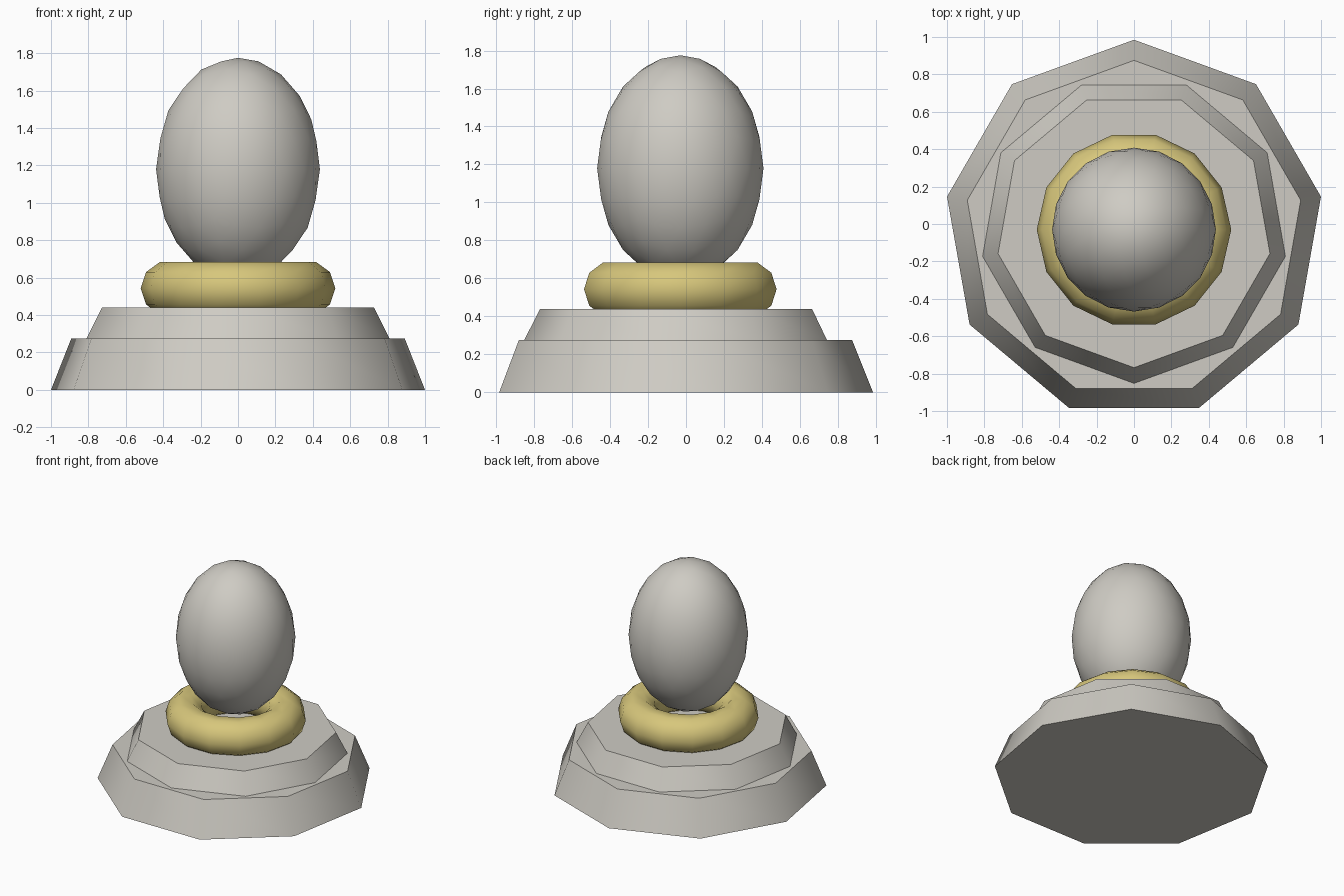
import bpy
import math

cube = bpy.data.objects.get("Cube")
if cube:
    bpy.data.objects.remove(cube, do_unlink=True)

CENTRE_Y = -0.03


def make_material(name, rgb):
    mat = bpy.data.materials.new(name)
    mat.use_nodes = True
    colour = (*rgb, 1.0)
    mat.diffuse_color = colour
    for node in mat.node_tree.nodes:
        if node.type == 'BSDF_PRINCIPLED':
            node.inputs["Base Color"].default_value = colour
    return mat


def finish(name, mat, angle):
    obj = bpy.context.object
    obj.name = name
    obj.data.name = name
    obj.data.materials.append(mat)
    bpy.ops.object.transform_apply(location=False, rotation=True, scale=True)
    bpy.ops.object.shade_smooth_by_angle(angle=math.radians(angle))
    return obj


stone = make_material("warm grey stone", (0.62, 0.60, 0.55))
gold = make_material("pale gold", (0.68, 0.57, 0.20))


# Nine-sided tapered tiers, the upper one turned half a turn
def tier(name, bottom_radius, top_radius, z0, z1, turn):
    bpy.ops.mesh.primitive_cone_add(
        vertices=9, radius1=bottom_radius, radius2=top_radius, depth=z1 - z0,
        location=(0, CENTRE_Y, (z0 + z1) / 2), rotation=(0, 0, turn))
    finish(name, stone, 45)


tier("lower_base", 1.015, 0.905, 0.0, 0.275, 0)
tier("upper_base", 0.822, 0.738, 0.275, 0.44, math.pi)

# Collar ring, sunk slightly into the base
bpy.ops.mesh.primitive_torus_add(
    major_segments=14, minor_segments=10, major_radius=0.373,
    minor_radius=0.147, location=(0, CENTRE_Y, 0.543))
finish("collar_ring", gold, 60)

# Egg-shaped head resting in the ring
bpy.ops.mesh.primitive_ico_sphere_add(
    subdivisions=3, radius=1, location=(0, CENTRE_Y, 1.18))
bpy.context.object.scale = (0.438, 0.438, 0.595)
finish("head", stone, 60)
